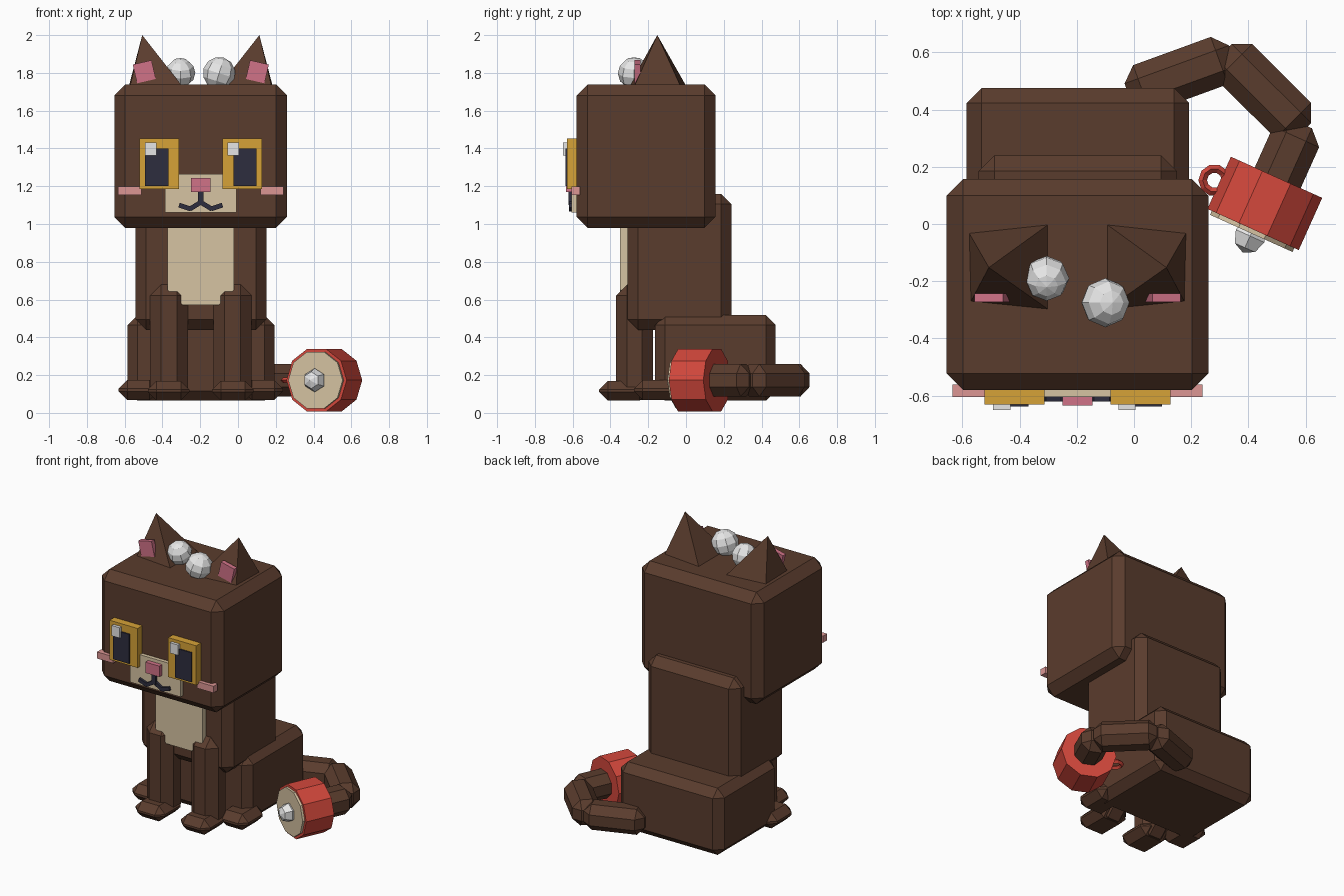
import bpy, bmesh, math
from mathutils import Matrix, Vector

if "Cube" in bpy.data.objects:
    bpy.data.objects.remove(bpy.data.objects["Cube"])


def material(name, r, g, b):
    def lin(v):
        v /= 255
        return v / 12.92 if v <= 0.04045 else ((v + 0.055) / 1.055) ** 2.4
    m = bpy.data.materials.new(name)
    m.diffuse_color = (lin(r), lin(g), lin(b), 1)
    m.use_nodes = True
    m.node_tree.nodes["Principled BSDF"].inputs["Base Color"].default_value = m.diffuse_color
    return m


BROWN = material("brown fur", 90, 60, 45)
CREAM = material("cream", 214, 195, 162)
RED = material("red", 212, 72, 60)
GOLD = material("gold", 214, 162, 55)
PINK = material("pink", 208, 114, 135)
BLUSH = material("blush", 220, 150, 148)
DARK = material("dark navy", 45, 45, 62)
WHITE = material("white", 230, 230, 230)

CX = -0.197  # the animal's own symmetry plane


def finish(name, bm, mat, matrix=Matrix()):
    bmesh.ops.recalc_face_normals(bm, faces=bm.faces)
    me = bpy.data.meshes.new(name)
    bm.to_mesh(me)
    bm.free()
    me.materials.append(mat)
    ob = bpy.data.objects.new(name, me)
    ob.matrix_world = matrix
    bpy.context.collection.objects.link(ob)
    return ob


def box(name, x, y, z, mat, bevel=0, axis="Y", angle=0):
    """Box from x, y and z ranges, with chamfered edges, turned about its centre."""
    size = [b - a for a, b in (x, y, z)]
    mid = [(a + b) / 2 for a, b in (x, y, z)]
    bm = bmesh.new()
    bmesh.ops.create_cube(bm, size=1)
    bmesh.ops.scale(bm, vec=size, verts=bm.verts)
    if bevel:
        bmesh.ops.bevel(bm, geom=bm.edges[:], offset=bevel, segments=1,
                        profile=0.5, affect='EDGES', clamp_overlap=True)
    rot = Matrix.Rotation(math.radians(angle), 4, axis)
    return finish(name, bm, mat, Matrix.Translation(mid) @ rot)


def pair(name, x, y, z, mat, bevel=0, angle=0):
    """Two boxes mirrored about the animal; x is the offset from its middle."""
    for s, side in ((-1, "left"), (1, "right")):
        xs = sorted((CX + s * x[0], CX + s * x[1]))
        box(f"{side}_{name}", xs, y, z, mat, bevel, "Y", s * angle)


def ball(name, loc, r, mat, segs, rings, rot):
    bm = bmesh.new()
    bmesh.ops.create_uvsphere(bm, u_segments=segs, v_segments=rings, radius=r)
    finish(name, bm, mat, Matrix.Translation(loc) @ rot)


def stroke(name, a, b, width, y, depth, mat):
    """Thin bar between two points (x, z) on the face."""
    dx, dz = b[0] - a[0], b[1] - a[1]
    n = math.hypot(dx, dz)
    mx, mz = (a[0] + b[0]) / 2, (a[1] + b[1]) / 2
    box(name, (mx - n / 2, mx + n / 2), (y, y + depth),
        (mz - width / 2, mz + width / 2), mat, 0, "Y", -math.degrees(math.atan2(dz, dx)))


# Head, torso, haunches
box("head", (-0.655, 0.26), (-0.58, 0.157), (0.98, 1.738), BROWN, 0.058)
box("torso", (-0.543, 0.15), (-0.31, 0.24), (0.44, 1.16), BROWN, 0.055)
box("haunches", (-0.585, 0.192), (-0.163, 0.475), (0.065, 0.517), BROWN, 0.052)

# Legs and paws
pair("front_leg", (0.067, 0.268), (-0.37, -0.175), (0.067, 0.68), BROWN, 0.058)
pair("front_paw", (0.06, 0.28), (-0.46, -0.2), (0.065, 0.17), BROWN, 0.046)
pair("back_paw", (0.225, 0.435), (-0.275, -0.03), (0.068, 0.175), BROWN, 0.046)

# Chest patch with cut lower corners
bm = bmesh.new()
outline = [(-0.175, 1.05), (-0.175, 0.65), (-0.095, 0.57),
           (0.095, 0.57), (0.175, 0.65), (0.175, 1.05)]
f = bm.faces.new([bm.verts.new((CX + x, -0.35, z)) for x, z in outline])
ext = bmesh.ops.extrude_face_region(bm, geom=[f])
bmesh.ops.translate(bm, vec=(0, 0.06, 0),
                    verts=[v for v in ext["geom"] if isinstance(v, bmesh.types.BMVert)])
finish("chest_patch", bm, CREAM)

# Ears: leaning pyramids with a pink plate in front
for s, side in ((-1, "left"), (1, "right")):
    bm = bmesh.new()
    base = [bm.verts.new((CX + s * x, y, 1.732)) for x, y in
            ((0.38, -0.03), (0.1, 0.0), (0.1, -0.3), (0.374, -0.272))]
    tip = bm.verts.new((CX + s * 0.31, -0.152, 2.0))
    bm.faces.new(base)
    for i in range(4):
        bm.faces.new((base[i], base[(i + 1) % 4], tip))
    finish(f"{side}_ear", bm, BROWN)
pair("inner_ear", (0.248, 0.35), (-0.273, -0.242), (1.755, 1.857), PINK, 0, 13)

# Face
box("muzzle", (CX - 0.19, CX + 0.19), (-0.605, -0.57), (1.06, 1.265), CREAM)
pair("eye", (0.115, 0.325), (-0.63, -0.57), (1.185, 1.452), GOLD)
pair("pupil", (0.172, 0.295), (-0.638, -0.62), (1.2, 1.4), DARK)
for side, x in (("left", -0.492), ("right", -0.055)):
    box(f"{side}_eye_glint", (x, x + 0.06), (-0.65, -0.625), (1.362, 1.432), WHITE)
box("nose", (CX - 0.052, CX + 0.052), (-0.635, -0.58), (1.17, 1.243), PINK)
pair("cheek", (0.315, 0.437), (-0.605, -0.56), (1.153, 1.198), BLUSH)
box("mouth_stem", (CX - 0.015, CX + 0.015), (-0.622, -0.6), (1.1, 1.18), DARK)
for s, side in ((-1, "left"), (1, "right")):
    stroke(f"{side}_mouth_inner", (CX, 1.115), (CX + s * 0.06, 1.078), 0.025, -0.62, 0.02, DARK)
    stroke(f"{side}_mouth_outer", (CX + s * 0.055, 1.08), (CX + s * 0.115, 1.1), 0.025, -0.62, 0.02, DARK)

# Snowballs on the head
ball("left_snowball", (-0.305, -0.19, 1.8), 0.079, WHITE, 8, 6, Matrix.Rotation(0.4, 4, 'X'))
ball("right_snowball", (-0.1, -0.275, 1.798), 0.086, WHITE, 8, 6, Matrix.Rotation(0.3, 4, 'Y'))

# Tail: three chamfered segments that curl forward
TZ = 0.173
path = [((-0.02, 0.455), (0.345, 0.588)), ((0.315, 0.602), (0.592, 0.326)),
        ((0.587, 0.35), (0.47, 0.09))]
for i, (a, b) in enumerate(path):
    a, b = Vector(a), Vector(b)
    m, n = (a + b) / 2, (b - a).length
    box(f"tail_segment_{i + 1}", (m.x - n / 2, m.x + n / 2), (m.y - 0.088, m.y + 0.088),
        (TZ - 0.086, TZ + 0.086), BROWN, 0.05, "Z",
        math.degrees(math.atan2(b.y - a.y, b.x - a.x)))

# Mug at the tail tip: local z runs out of the mug's mouth, local y is up
d = Vector((-0.41, -0.91, 0)).normalized()
mug = Matrix(((-d.y, 0, d.x, 0.457), (d.x, 0, d.y, 0.072), (0, 1, 0, TZ), (0, 0, 0, 1)))


def drum(name, r, z0, z1, mat):
    bm = bmesh.new()
    bmesh.ops.create_cone(bm, cap_ends=True, segments=10, radius1=r, radius2=r, depth=z1 - z0)
    roll = Matrix.Rotation(math.radians(18), 4, 'Z')
    finish(name, bm, mat, mug @ Matrix.Translation((0, 0, (z0 + z1) / 2)) @ roll)


drum("mug", 0.175, -0.1, 0.1, RED)
drum("mug_filling", 0.158, 0.08, 0.115, CREAM)
ball("mug_topping", mug @ Vector((0, 0, 0.125)), 0.063, WHITE, 6, 4, mug.to_3x3().to_4x4())

# Mug handle: a small flat-lying ring
bpy.ops.mesh.primitive_torus_add(major_segments=10, minor_segments=4, major_radius=0.041,
                                 minor_radius=0.015, location=(0.281, 0.153, TZ))
handle = bpy.context.object
handle.name = "mug_handle"
handle.data.materials.append(RED)
for p in handle.data.polygons:
    p.use_smooth = False
